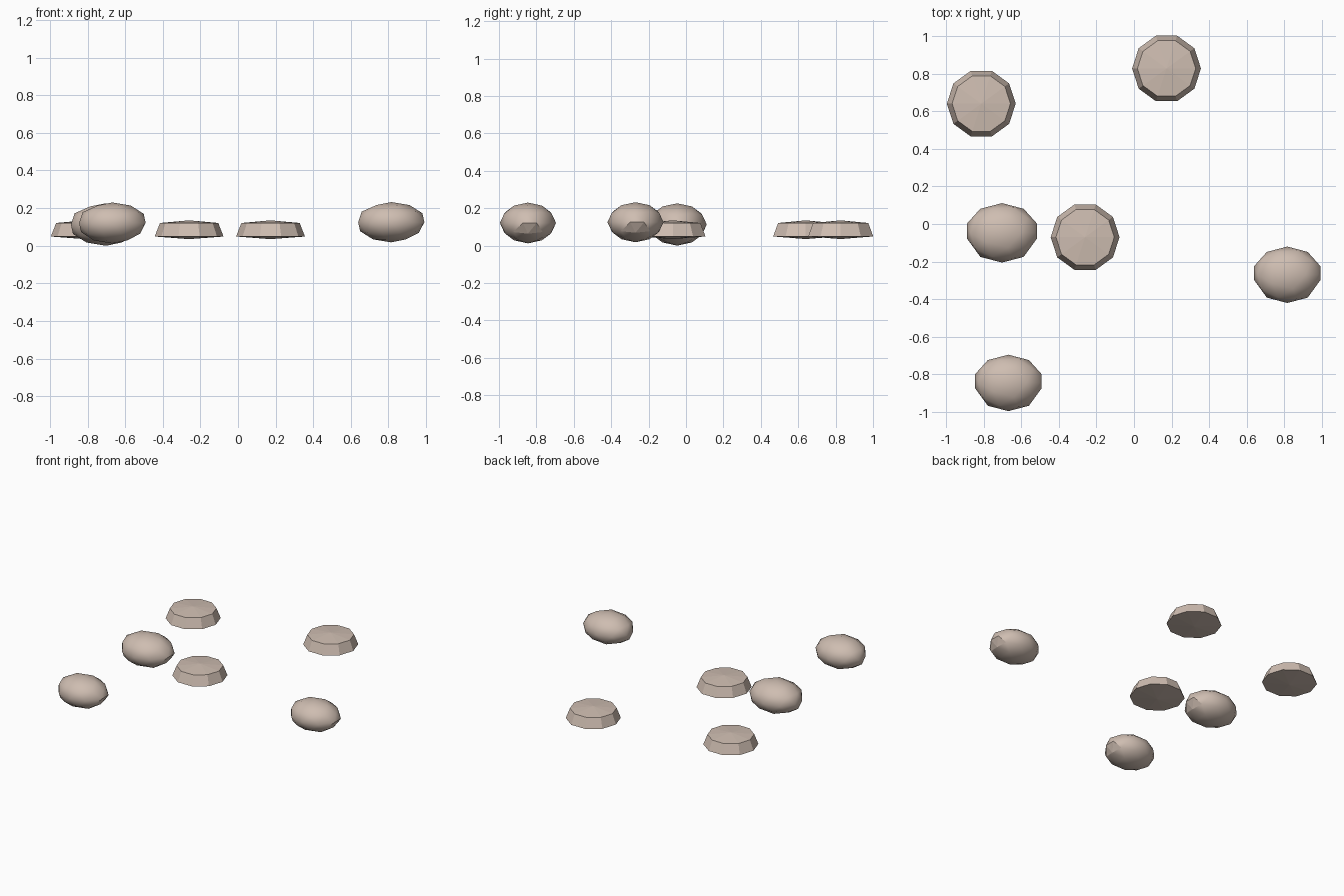
import bpy, bmesh, math
from mathutils import Matrix, Vector

cube = bpy.data.objects.get("Cube")
if cube:
    bpy.data.objects.remove(cube, do_unlink=True)

# One pale stone colour for everything
stone = bpy.data.materials.new("pale_stone")
stone.use_nodes = True
colour = (0.62, 0.51, 0.44, 1)
stone.diffuse_color = colour
bsdf = next(n for n in stone.node_tree.nodes if n.type == 'BSDF_PRINCIPLED')
bsdf.inputs["Base Color"].default_value = colour


def finish(bm, name, location):
    bmesh.ops.recalc_face_normals(bm, faces=bm.faces)
    mesh = bpy.data.meshes.new(name)
    bm.to_mesh(mesh)
    bm.free()
    mesh.materials.append(stone)
    obj = bpy.data.objects.new(name, mesh)
    obj.location = location
    bpy.context.collection.objects.link(obj)


def flat_stone(name, x, y):
    # Ten-sided tapered slab with slightly domed top and bottom
    bm = bmesh.new()
    bmesh.ops.create_cone(bm, segments=10, radius1=0.183, radius2=0.155,
                          depth=0.072, cap_ends=True, cap_tris=False)
    # Put a corner on the x axis
    first = max(bm.verts, key=lambda v: v.co.xy.length).co
    bmesh.ops.rotate(bm, verts=bm.verts,
                     matrix=Matrix.Rotation(-math.atan2(first.y, first.x), 3, 'Z'))
    for cap in [f for f in bm.faces if len(f.verts) == 10]:
        rise = math.copysign(0.014, cap.calc_center_median().z)
        centre = bmesh.ops.poke(bm, faces=[cap])["verts"][0]
        centre.co.z += rise
    finish(bm, name, (x, y, 0.085))


def round_stone(name, location, size):
    # Faceted pebble, smooth shaded, with a small chip in its left end
    bm = bmesh.new()
    bmesh.ops.create_icosphere(bm, subdivisions=2, radius=1)
    for f in bm.faces:
        f.smooth = True
    chip = min(bm.verts, key=lambda v: (v.co - Vector((0.85, 0, -0.526))).length)
    for f in chip.link_faces:
        if f.calc_center_median().z > -0.4:
            f.smooth = False
    chip.co.x -= 0.06
    # Ends lean slightly towards the back
    for v in bm.verts:
        if abs(v.co.x) > 0.9 and v.co.y < -0.2:
            v.co.y += 0.12
    bmesh.ops.scale(bm, vec=size, verts=bm.verts)
    finish(bm, name, location)


flat_stone("flat_stone_right", -0.812, 0.64)
flat_stone("flat_stone_back", 0.173, 0.827)
flat_stone("flat_stone_middle", -0.26, -0.07)

round_stone("round_stone_right", (-0.702, -0.047, 0.113), (0.196, 0.158, 0.113))
round_stone("round_stone_left", (0.815, -0.27, 0.125), (0.185, 0.15, 0.107))
round_stone("round_stone_front", (-0.668, -0.845, 0.121), (0.186, 0.15, 0.109))
